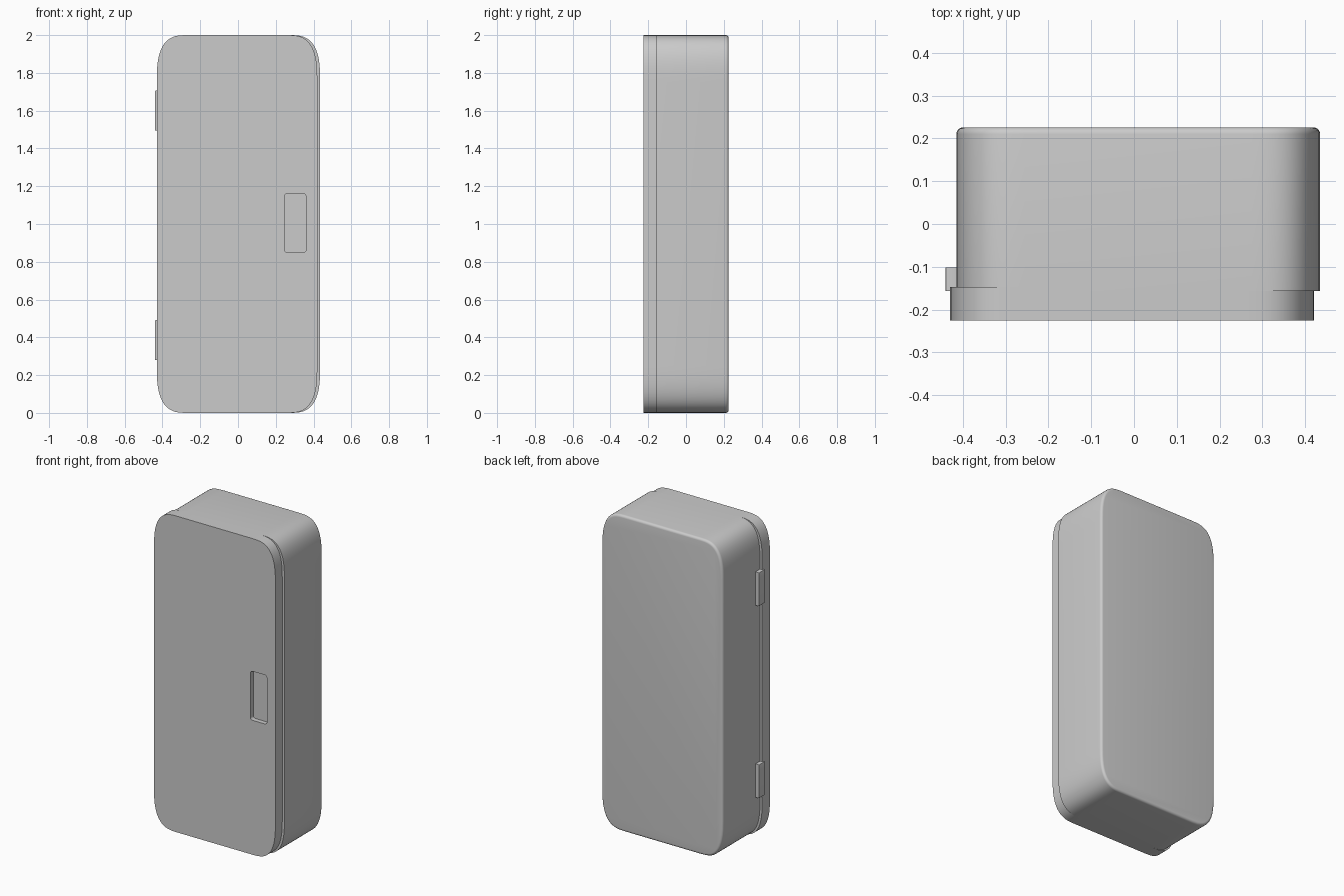
import bpy, bmesh, math

if "Cube" in bpy.data.objects:
    bpy.data.objects.remove(bpy.data.objects["Cube"])


def rounded_profile(x0, x1, z0, z1, rx, rz, power, steps):
    """Rectangle outline with soft superellipse corners, as (x, z) points."""
    pts = []
    corners = [(x1 - rx, z1 - rz, 0), (x0 + rx, z1 - rz, 1),
               (x0 + rx, z0 + rz, 2), (x1 - rx, z0 + rz, 3)]
    for cx, cz, quarter in corners:
        for i in range(steps + 1):
            t = (quarter + i / steps) * math.pi / 2
            c, s = math.cos(t), math.sin(t)
            pts.append((cx + rx * math.copysign(abs(c) ** (2 / power), c),
                        cz + rz * math.copysign(abs(s) ** (2 / power), s)))
    return pts


def prism(name, pts, y0, y1, back_bevel=0.0):
    """Extrude an outline from y0 to y1, optionally rounding the back rim."""
    bm = bmesh.new()
    face = bm.faces.new([bm.verts.new((x, y0, z)) for x, z in pts])
    ext = bmesh.ops.extrude_face_region(bm, geom=[face], use_keep_orig=True)
    moved = [v for v in ext["geom"] if isinstance(v, bmesh.types.BMVert)]
    bmesh.ops.translate(bm, verts=moved, vec=(0, y1 - y0, 0))
    bmesh.ops.remove_doubles(bm, verts=bm.verts[:], dist=1e-5)
    bmesh.ops.recalc_face_normals(bm, faces=bm.faces[:])
    if back_bevel:
        rim = [e for e in bm.edges if all(abs(v.co.y - y1) < 1e-5 for v in e.verts)]
        bmesh.ops.bevel(bm, geom=rim, offset=back_bevel, segments=5,
                        profile=0.5, affect='EDGES', clamp_overlap=False)
    mesh = bpy.data.meshes.new(name)
    bm.to_mesh(mesh)
    bm.free()
    obj = bpy.data.objects.new(name, mesh)
    bpy.context.collection.objects.link(obj)
    return obj


def smooth(obj):
    bpy.ops.object.select_all(action='DESELECT')
    obj.select_set(True)
    bpy.context.view_layer.objects.active = obj
    bpy.ops.object.shade_smooth_by_angle(angle=math.radians(35))


# Cabinet body, shifted slightly right of the door
body = prism("cabinet_body",
             rounded_profile(-0.415, 0.435, 0, 2, 0.16, 0.25, 2.9, 14),
             -0.157, 0.226, 0.016)
smooth(body)

# Door panel
door = prism("door", rounded_profile(-0.43, 0.42, 0, 2, 0.16, 0.25, 2.9, 14),
             -0.226, -0.147)

# Recessed handle cut into the door
cutter = prism("handle_recess_cutter",
               rounded_profile(0.245, 0.36, 0.85, 1.16, 0.014, 0.014, 2, 4),
               -0.3, -0.196)
cutter.hide_render = True
cut = door.modifiers.new("handle_recess", 'BOOLEAN')
cut.operation = 'DIFFERENCE'
cut.solver = 'EXACT'
cut.object = cutter
bpy.context.view_layer.objects.active = door
bpy.ops.object.modifier_apply(modifier=cut.name)
bpy.data.objects.remove(cutter)
smooth(door)

# Hinges on the left side
for label, z in (("lower", 0.385), ("upper", 1.6)):
    hinge = prism(label + "_hinge",
                  rounded_profile(-0.44, -0.40, z - 0.106, z + 0.106,
                                  0.004, 0.004, 2, 2),
                  -0.156, -0.102)
    smooth(hinge)
